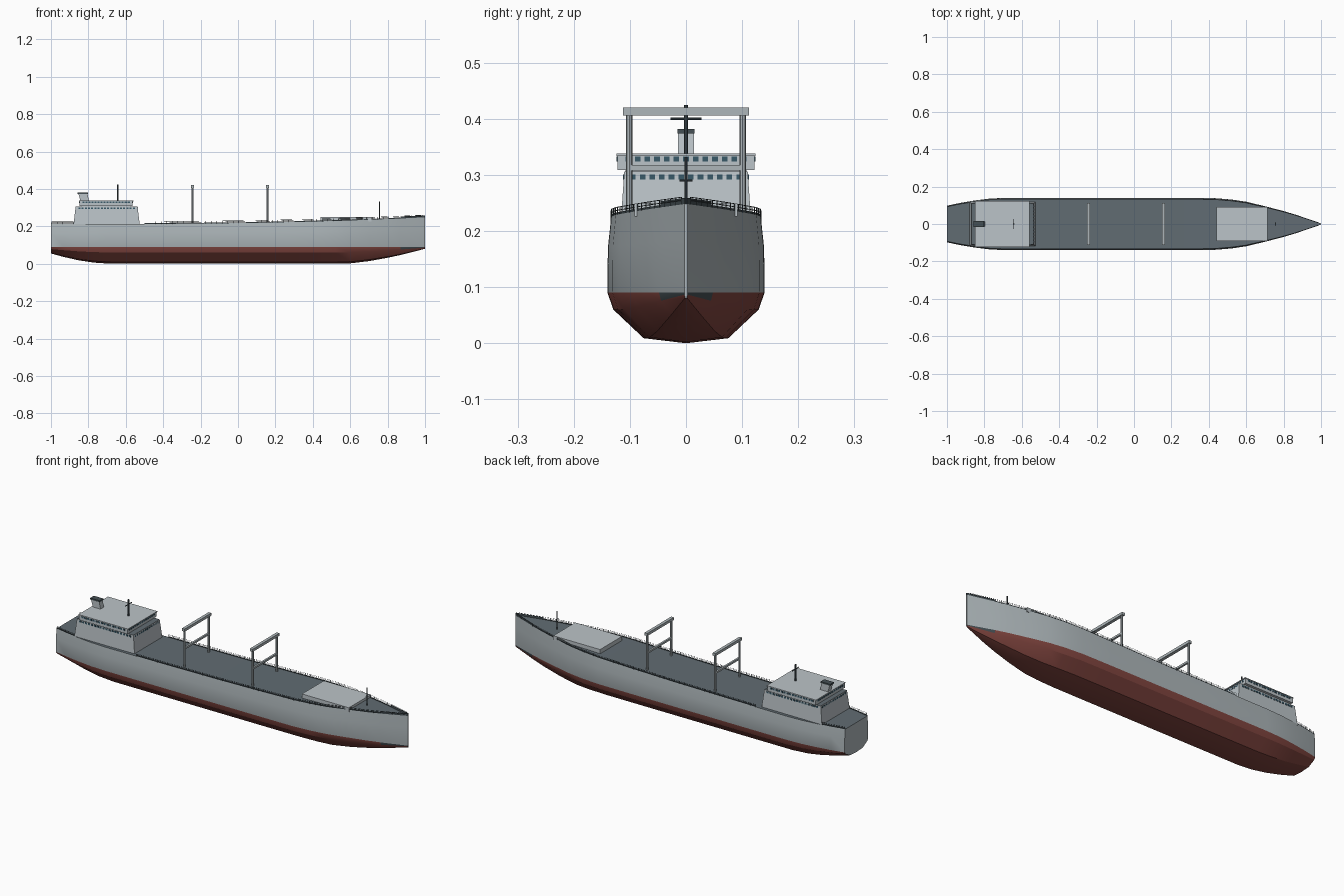
import bpy, bmesh, math
from mathutils import Vector

if "Cube" in bpy.data.objects:
    bpy.data.objects.remove(bpy.data.objects["Cube"])


def mat(name, c):
    m = bpy.data.materials.new(name)
    m.diffuse_color = (*c, 1)
    m.use_nodes = True
    m.node_tree.nodes["Principled BSDF"].inputs["Base Color"].default_value = m.diffuse_color
    return m


GREY = mat("hull_grey", (0.42, 0.47, 0.49))
LIGHT = mat("light_grey", (0.50, 0.55, 0.58))
RED = mat("bottom_red", (0.22, 0.06, 0.05))
DECK = mat("deck_grey", (0.12, 0.15, 0.17))
DARK = mat("dark_steel", (0.06, 0.08, 0.09))
GLASS = mat("window_blue", (0.04, 0.10, 0.14))

# Stations: x, half breadth, keel height, deck edge height
ST = [(-1, .098, .055, .212), (-.93, .113, .036, .212), (-.85, .126, .018, .212),
      (-.77, .136, .006, .212), (-.68, .14, 0, .212), (-.3, .14, 0, .214),
      (0, .14, 0, .217), (.25, .14, 0, .222), (.42, .139, 0, .226),
      (.52, .131, 0, .229), (.6, .119, .002, .231), (.7, .095, .014, .235),
      (.8, .069, .032, .239), (.87, .048, .047, .242), (1, .003, .08, .248)]
WL = .09


def sample(x, i):
    for a, b in zip(ST, ST[1:]):
        if x <= b[0]:
            t = (x - a[0]) / (b[0] - a[0])
            return a[i] + (b[i] - a[i]) * t
    return ST[-1][i]


def edge(x, s, dz=0):
    return Vector((x, s * sample(x, 1) * .955, sample(x, 3) + dz))


def finish(bm, name, mats, smooth=None):
    bmesh.ops.recalc_face_normals(bm, faces=bm.faces)
    me = bpy.data.meshes.new(name)
    bm.to_mesh(me)
    bm.free()
    for m in mats:
        me.materials.append(m)
    ob = bpy.data.objects.new(name, me)
    bpy.context.collection.objects.link(ob)
    if smooth:
        bpy.context.view_layer.objects.active = ob
        ob.select_set(True)
        bpy.ops.object.shade_smooth_by_angle(angle=math.radians(smooth))
        ob.select_set(False)
    return ob


def add_box(bm, x0, x1, y0, y1, z0, z1, tx0=None, tx1=None, ty=0):
    """Box whose top can be shifted in x and narrowed in y."""
    tx0 = x0 if tx0 is None else tx0
    tx1 = x1 if tx1 is None else tx1
    v = [bm.verts.new(p) for p in (
        (x0, y0, z0), (x1, y0, z0), (x1, y1, z0), (x0, y1, z0),
        (tx0, y0 + ty, z1), (tx1, y0 + ty, z1), (tx1, y1 - ty, z1), (tx0, y1 - ty, z1))]
    for q in ((3, 2, 1, 0), (4, 5, 6, 7), (0, 1, 5, 4), (1, 2, 6, 5), (2, 3, 7, 6), (3, 0, 4, 7)):
        f = bm.faces.new([v[i] for i in q])
        if q[0] == 4:
            f.material_index = 1
    return v


def box(name, m, *a, top=None, **k):
    bm = bmesh.new()
    add_box(bm, *a, **k)
    return finish(bm, name, [m, top or m])


def add_rod(bm, a, b, r, n=8):
    a, b = Vector(a), Vector(b)
    d = b - a
    mtx = d.to_track_quat('Z', 'Y').to_matrix().to_4x4()
    mtx.translation = (a + b) / 2
    bmesh.ops.create_cone(bm, cap_ends=True, segments=n, radius1=r, radius2=r,
                          depth=d.length, matrix=mtx)


def rods(name, m, items, n=8):
    bm = bmesh.new()
    for a, b, r in items:
        add_rod(bm, a, b, r, n)
    return finish(bm, name, [m], 40)


# Hull: lofted half sections, keel to deck edge and back
bm = bmesh.new()
rings = []
for x, w, k, d in ST:
    d0 = WL - k
    half = [(.54, WL - d0 * .9), (.925, WL - d0 * .333), (1, WL),
            (.995, WL + (d - WL) * .6), (.955, d)]
    pts = [(-f * w, z) for f, z in reversed(half)] + [(0, k)] + [(f * w, z) for f, z in half]
    rings.append([bm.verts.new((x, y, z)) for y, z in pts])
for n, (a, b) in enumerate(zip(rings, rings[1:])):
    for i in range(10):
        f = bm.faces.new((a[i], b[i], b[i + 1], a[i + 1]))
        f.material_index = 1 if 2 <= i <= 7 else 0
        if n == len(ST) - 2 and i in (2, 7):
            f.material_index = 3
    bm.faces.new((a[10], b[10], b[0], a[0])).material_index = 2
bm.faces.new(rings[0])
bm.faces.new(rings[-1])
finish(bm, "hull", [GREY, RED, DECK, DARK], 25)

# Dark toe rail along the deck edge, higher at the bow
bm = bmesh.new()
for s in (-1, 1):
    for x0, x1 in ((-1, -.88), (-.5, .87), (.87, 1)):
        h = .011 if x0 > .8 else .004
        xs = [x0] + [t[0] for t in ST if x0 < t[0] < x1] + [x1]
        inn = Vector((0, -s * .002, 0))
        loops = []
        for x in xs:
            p, q = edge(x, s), edge(x, s, h)
            loops.append([bm.verts.new(c) for c in (p, q, q + inn, p + inn)])
        for a, b in zip(loops, loops[1:]):
            for i in range(4):
                j = (i + 1) % 4
                bm.faces.new((a[i], b[i], b[j], a[j]))
        bm.faces.new(loops[0])
        bm.faces.new(loops[-1])
finish(bm, "toe_rail", [DARK])

# Open railings
items = []
for s in (-1, 1):
    for x0, x1 in ((-.995, -.88), (-.5, .985)):
        n = round((x1 - x0) / .03)
        xs = [x0 + (x1 - x0) * i / n for i in range(n + 1)]
        for x in xs:
            items.append((edge(x, s), edge(x, s, .013), .0009))
        for a, b in zip(xs, xs[1:]):
            for h in (.0075, .013):
                items.append((edge(a, s, h), edge(b, s, h), .0007))
rods("railing", DARK, items, 4)

# Accommodation block and bridge
box("deckhouse", LIGHT, -.88, -.525, -.117, .117, .205, .306,
    top=DECK, tx0=-.868, tx1=-.537, ty=.007)
box("bridge", LIGHT, -.847, -.564, -.122, .122, .309, .337)
box("bridge_base", LIGHT, -.84, -.572, -.108, .108, .304, .311)
box("bridge_roof", LIGHT, -.85, -.56, -.124, .124, .334, .338)

# Window rows on all four sides
bm = bmesh.new()
for x0, x1, hy, z, cnt_y, cnt_x in ((-.868, -.537, .111, .296, 12, 18), (-.847, -.564, .122, .328, 13, 16)):
    for i in range(cnt_y):
        y = (i - (cnt_y - 1) / 2) * .0172
        for x in (x0, x1):
            add_box(bm, x - .002, x + .002, y - .005, y + .005, z - .0045, z + .0045)
    for i in range(cnt_x):
        x = x0 + .02 + (x1 - x0 - .04) * i / (cnt_x - 1)
        for s in (-1, 1):
            add_box(bm, x - .0055, x + .0055, s * hy - .0015, s * hy + .0015, z - .0045, z + .0045)
finish(bm, "windows", [GLASS])

# Raked funnel with dark cap
box("funnel", LIGHT, -.842, -.797, -.014, .014, .336, .376, tx0=-.854, tx1=-.805)
box("funnel_cap", DARK, -.857, -.801, -.0155, .0155, .374, .382)

# Masts
rods("main_mast", DARK, [((-.643, 0, .335), (-.643, 0, .425), .004),
                         ((-.643, -.028, .4), (-.643, .028, .4), .0022)])
rods("bow_mast", DARK, [((.757, 0, .232), (.757, 0, .332), .0028),
                        ((.757, -.012, .29), (.757, .012, .29), .0015)])

# Cargo gantries: two posts, top beam and middle crossbar
for n, x in enumerate((-.243, .157)):
    rods(f"gantry_posts_{n}", GREY, [((x, s * .101, .21), (x, s * .101, .41), .0055) for s in (-1, 1)])
    box(f"gantry_beam_{n}", GREY, x - .008, x + .008, -.112, .112, .406, .42)
    box(f"gantry_crossbar_{n}", GREY, x - .005, x + .005, -.101, .101, .308, .318)

# Forward hatch cover
box("hatch_cover", LIGHT, .44, .715, -.092, .092, .226, .249)
